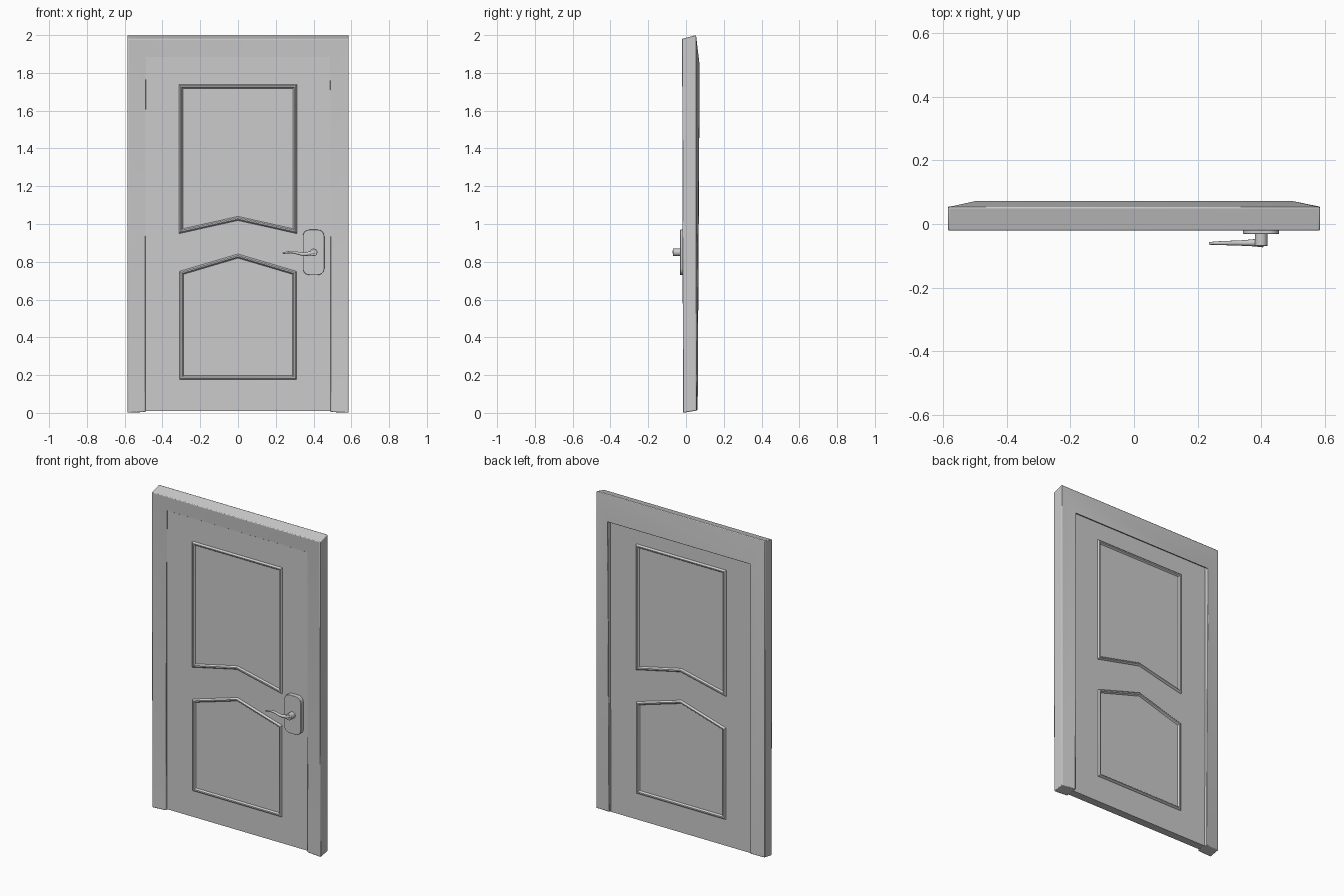
import bpy, bmesh, math
from mathutils import Vector

if "Cube" in bpy.data.objects:
    bpy.data.objects.remove(bpy.data.objects["Cube"])


def make_object(name, verts, faces):
    mesh = bpy.data.meshes.new(name)
    bm = bmesh.new()
    vs = [bm.verts.new(v) for v in verts]
    for f in faces:
        bm.faces.new([vs[i] for i in f])
    bmesh.ops.recalc_face_normals(bm, faces=bm.faces)
    bm.to_mesh(mesh)
    bm.free()
    obj = bpy.data.objects.new(name, mesh)
    bpy.context.collection.objects.link(obj)
    return obj


def bevel(obj, width, segments=2):
    mod = obj.modifiers.new("edge_bevel", 'BEVEL')
    mod.width, mod.segments = width, segments
    mod.limit_method, mod.angle_limit = 'ANGLE', math.radians(50)


def smooth(obj):
    bpy.ops.object.select_all(action='DESELECT')
    obj.select_set(True)
    bpy.context.view_layer.objects.active = obj
    bpy.ops.object.shade_smooth_by_angle(angle=math.radians(40))


def inset(path, d):
    """Mitred inward offset of a clockwise outline in x, z."""
    out, n = [], len(path)
    for i in range(n):
        a, b, c = (Vector(path[(i + k) % n]) for k in (-1, 0, 1))
        e1, e2 = (b - a).normalized(), (c - b).normalized()
        n1, n2 = Vector((e1.y, -e1.x)), Vector((e2.y, -e2.x))
        out.append(b + (n1 + n2) * d / (1 + n1.dot(n2)))
    return out


def moulding(name, path, y, side):
    """Rounded bead swept round a closed outline on one door face."""
    profile = [(0, -0.003), (0.002, 0.006), (0.008, 0.011),
               (0.015, 0.010), (0.020, 0.004), (0.023, -0.003)]
    verts, n, m = [], len(path), len(profile)
    for d, h in profile:
        verts += [(p.x, y + side * h, p.y) for p in inset(path, d)]
    faces = [(j * n + i, j * n + (i + 1) % n,
              (j + 1) % m * n + (i + 1) % n, (j + 1) % m * n + i)
             for j in range(m) for i in range(n)]
    smooth(make_object(name, verts, faces))


FRONT, BACK = -0.004, 0.046

# Frame: sloping section swept up one jamb, over the head, down the other
foot = [(0.585, -0.016, 0), (0.49, -0.013, 0.004),
        (0.49, 0.062, 0.014), (0.585, 0.055, 0.012)]
corner = [(0.585, -0.021, 1.98), (0.488, -0.007, 1.885),
          (0.495, 0.073, 1.835), (0.585, 0.053, 2.0)]
flip = lambda pts: [(-x, y, z) for x, y, z in pts]
verts = flip(foot) + flip(corner) + corner + foot
faces = [(s * 4 + i, s * 4 + (i + 1) % 4, s * 4 + 4 + (i + 1) % 4, s * 4 + 4 + i)
         for s in range(3) for i in range(4)]
frame = make_object("door_frame", verts, faces + [(0, 1, 2, 3), (12, 13, 14, 15)])
bevel(frame, 0.004)
smooth(frame)

# Door slab
bpy.ops.mesh.primitive_cube_add(size=1, location=(0, (FRONT + BACK) / 2, 0.95))
slab = bpy.context.object
slab.name = "door_slab"
slab.scale = (0.985, BACK - FRONT, 1.88)

# Panel mouldings on both faces
upper = [(-0.313, 1.74), (0.313, 1.74), (0.313, 0.948), (0, 1.018), (-0.313, 0.948)]
lower = [(-0.31, 0.175), (-0.31, 0.75), (0, 0.842), (0.31, 0.75), (0.31, 0.175)]
for face, y, side in (("front", FRONT, -1), ("back", BACK, 1)):
    moulding("upper_panel_moulding_" + face, upper, y, side)
    moulding("lower_panel_moulding_" + face, lower, y, side)

# Handle plate with rounded corners
outline = []
for cx, cz, start in ((1, 1, 0), (-1, 1, 90), (-1, -1, 180), (1, -1, 270)):
    for k in range(6):
        a = math.radians(start + 18 * k)
        outline.append((0.40 + cx * 0.022 + 0.035 * math.cos(a),
                        0.85 + cz * 0.085 + 0.035 * math.sin(a)))
n = len(outline)
verts = [(x, y, z) for y in (-0.031, FRONT + 0.002) for x, z in outline]
faces = [tuple(range(n)), tuple(range(n, 2 * n))]
faces += [(i, (i + 1) % n, n + (i + 1) % n, n + i) for i in range(n)]
plate = make_object("handle_plate", verts, faces)
bevel(plate, 0.002)
smooth(plate)

# Handle hub
bpy.ops.mesh.primitive_cylinder_add(vertices=24, radius=0.020, depth=0.042,
                                    location=(0.40, -0.049, 0.85),
                                    rotation=(math.pi / 2, 0, 0))
hub = bpy.context.object
hub.name = "handle_hub"
bevel(hub, 0.003)
smooth(hub)

# Wavy tapering lever
curve = bpy.data.curves.new("handle_lever", 'CURVE')
curve.dimensions = '3D'
curve.bevel_depth, curve.bevel_resolution = 0.012, 3
curve.use_fill_caps = True
spline = curve.splines.new('NURBS')
points = [(0.405, -0.059, 0.852, 1.2), (0.375, -0.059, 0.842, 0.9),
          (0.34, -0.06, 0.836, 0.7), (0.30, -0.06, 0.853, 0.6),
          (0.265, -0.06, 0.852, 0.5), (0.237, -0.061, 0.844, 0.35)]
spline.points.add(len(points) - 1)
for p, (x, y, z, r) in zip(spline.points, points):
    p.co, p.radius = (x, y, z, 1), r
spline.use_endpoint_u = True
spline.order_u, spline.resolution_u = 4, 6
lever = bpy.data.objects.new("handle_lever", curve)
bpy.context.collection.objects.link(lever)
